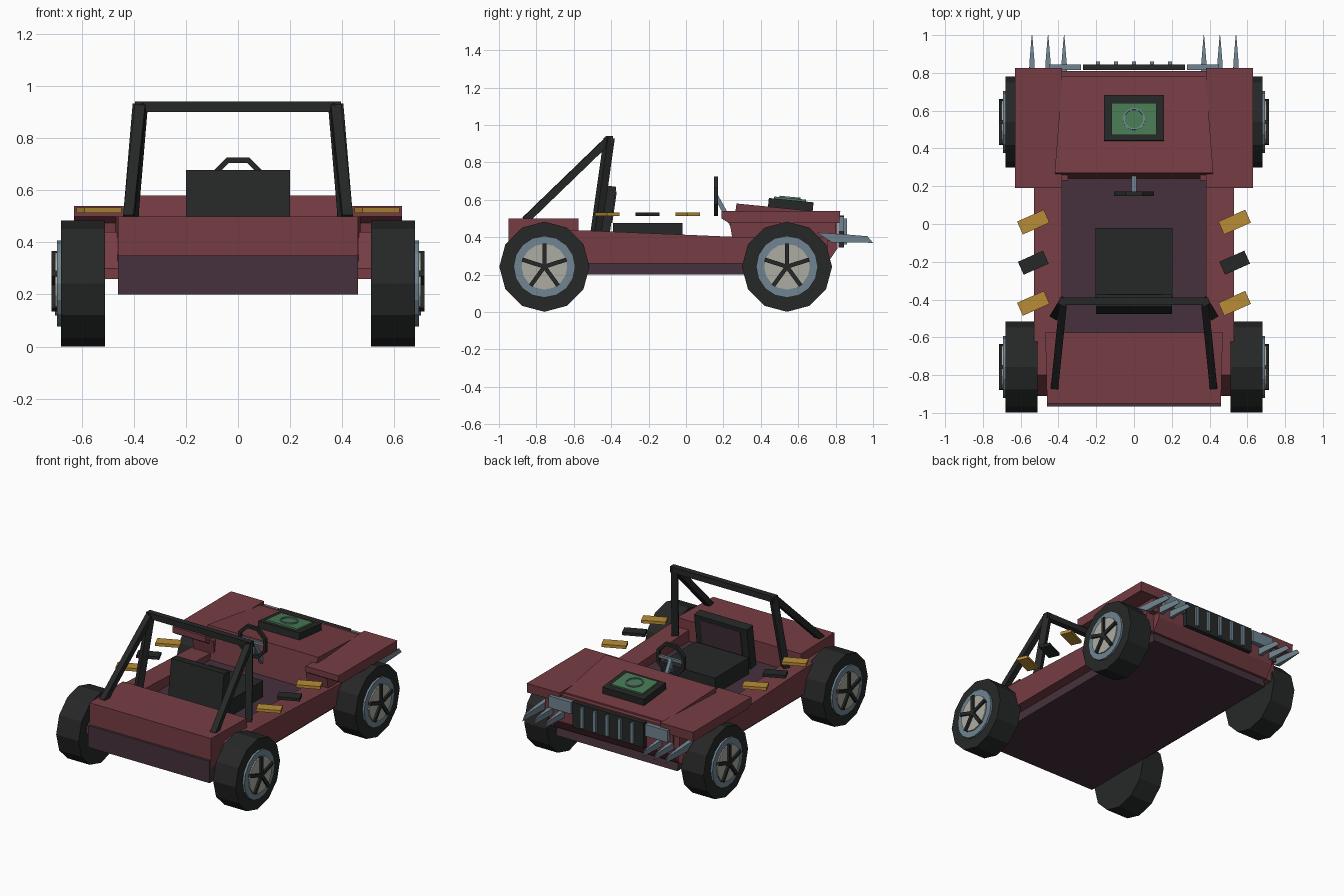
import bpy, bmesh, math
from mathutils import Vector, Matrix

if "Cube" in bpy.data.objects:
    bpy.data.objects.remove(bpy.data.objects["Cube"])


def material(name, r, g, b):
    lin = lambda c: (c / 255 / 12.92) if c < 10 else ((c / 255 + 0.055) / 1.055) ** 2.4
    m = bpy.data.materials.new(name)
    m.diffuse_color = (lin(r), lin(g), lin(b), 1)
    m.use_nodes = True
    m.node_tree.nodes["Principled BSDF"].inputs["Base Color"].default_value = m.diffuse_color
    return m


RED = material("maroon paint", 118, 61, 68)
PLUM = material("dark plum", 70, 49, 60)
BLACK = material("black rubber", 38, 39, 39)
STEEL = material("blue steel", 112, 133, 145)
PALE = material("pale hub", 172, 172, 162)
GOLD = material("gold", 184, 140, 55)
GREEN = material("green", 72, 122, 84)


def finish(name, bm, mat):
    bmesh.ops.recalc_face_normals(bm, faces=bm.faces)
    me = bpy.data.meshes.new(name)
    bm.to_mesh(me)
    bm.free()
    me.materials.append(mat)
    ob = bpy.data.objects.new(name, me)
    bpy.context.collection.objects.link(ob)
    return ob


def box(name, center, size, mat, rot=None):
    bm = bmesh.new()
    m = Matrix.Translation(center) @ (rot or Matrix()) @ Matrix.Diagonal((*size, 1))
    bmesh.ops.create_cube(bm, size=1, matrix=m)
    return finish(name, bm, mat)


def prism(name, xc, pts, mat):
    """Side profile of (y, z, half width) points, extruded along x."""
    bm = bmesh.new()
    left = [bm.verts.new((xc - w, y, z)) for y, z, w in pts]
    right = [bm.verts.new((xc + w, y, z)) for y, z, w in pts]
    bm.faces.new(left)
    bm.faces.new(right[::-1])
    n = len(pts)
    for i in range(n):
        j = (i + 1) % n
        bm.faces.new((left[i], right[i], right[j], left[j]))
    return finish(name, bm, mat)


def bar(name, a, b, t, mat):
    a, b = Vector(a), Vector(b)
    d = b - a
    return box(name, (a + b) / 2, (t, t, d.length), mat,
               d.to_track_quat('Z', 'Y').to_matrix().to_4x4())


def disc(name, x0, x1, y, z, r, sides, mat):
    bm = bmesh.new()
    m = Matrix.Translation(((x0 + x1) / 2, y, z)) @ Matrix.Rotation(math.pi / 2, 4, 'Y')
    bmesh.ops.create_cone(bm, cap_ends=True, segments=sides, radius1=r, radius2=r,
                          depth=abs(x1 - x0), matrix=m)
    return finish(name, bm, mat)


def ring(name, R, r, sides, tube, matrix, mat):
    bm = bmesh.new()
    loops = []
    for i in range(sides):
        a = 2 * math.pi * (i + 0.5) / sides
        loops.append([bm.verts.new(matrix @ Vector((
            (R + r * math.cos(b)) * math.cos(a), (R + r * math.cos(b)) * math.sin(a),
            r * math.sin(b)))) for b in
            [2 * math.pi * (k + 0.5) / tube for k in range(tube)]])
    for i in range(sides):
        p, q = loops[i], loops[(i + 1) % sides]
        for k in range(tube):
            l = (k + 1) % tube
            bm.faces.new((p[k], q[k], q[l], p[l]))
    return finish(name, bm, mat)


# chassis and cabin floor
prism("chassis", 0, [(-.965, .2, .46), (-.965, .35, .46), (-.57, .36, .46),
                     (.72, .36, .46), (.75, .2, .46)], PLUM)

# rear deck
prism("rear_deck", 0, [(-.95, .3, .46), (-.95, .5, .46), (-.575, .5, .47),
                       (-.575, .3, .47)], RED)

# hood with dash wall, and nose
prism("hood", 0, [(.24, .36, .38), (.27, .58, .42), (.78, .53, .38), (.78, .36, .38)], RED)
prism("nose", 0, [(.7, .26, .47), (.7, .48, .47), (.81, .48, .47), (.81, .34, .47),
                  (.755, .26, .47)], RED)
box("nose_top", (0, .77, .495), (.76, .08, .05), RED)

for s in (-1, 1):
    # side panels and fenders
    w = .075
    prism("side_panel", s * .455, [(-.91, .26, w), (-.91, .3, w), (-.8, .44, w),
          (-.52, .435, w), (.3, .4, w), (.76, .4, w), (.75, .26, w)], RED)
    prism("inner_fender", s * .43, [(.25, .38, .08), (.23, .5, .08), (.8, .5, .08),
                                    (.8, .38, .08)], RED)
    prism("fender", s * .505, [(.19, .5, .125), (.19, .54, .125), (.825, .54, .125),
                               (.82, .475, .125), (.23, .475, .125)], RED)

    # front claws on their mount
    box("claw_mount", (s * .365, .83, .47), (.17, .03, .08), STEEL)
    for x in (.37, .455, .54):
        prism("claw", s * x, [(.7, .425, .016), (.85, .415, .014), (.97, .405, .004),
                              (1.0, .37, .001), (.78, .372, .016)], STEEL)

    # roll bar side
    bar("roll_bar_leg", (s * .42, -.485, .40), (s * .375, -.41, .93), .043, BLACK)
    bar("roll_bar_brace", (s * .42, -.86, .49), (s * .375, -.42, .915), .04, BLACK)

    # angled plates floating over the sills
    for y, mat in ((.01, GOLD), (-.205, BLACK), (-.42, GOLD)):
        n = "gold_plate" if mat == GOLD else "black_plate"
        box(n, (s * .533, y, .523), (.155 if mat == GOLD else .145, .075, .02), mat,
            Matrix.Rotation(math.radians(24), 4, 'Z'))

    # wheels
    for y in (-.757, .54):
        z = .242
        disc("tyre", s * .51, s * .68, y, z, .241, 12, BLACK)
        disc("rim", s * .6, s * .694, y, z, .165, 16, STEEL)
        disc("hub", s * .6, s * .702, y, z, .122, 16, PALE)
        for k in range(5):
            a = math.pi / 2 + k * math.tau / 5
            bar("wheel_spoke", (s * .704, y, z),
                (s * .704, y + .125 * math.cos(a), z + .125 * math.sin(a)), .022, BLACK)

box("roll_bar_top", (0, -.41, .92), (.79, .04, .04), BLACK)

# grille with slats
box("grille", (0, .83, .43), (.54, .03, .17), BLACK)
for i in range(-2, 3):
    box("grille_slat", (i * .095, .85, .43), (.022, .02, .14), STEEL)

# hood hatch, following the hood slope
tilt = Matrix.Rotation(-math.atan(.05 / .51), 4, 'X')
box("hood_hatch", (0, .56, .573), (.315, .24, .05), BLACK, tilt)
box("hatch_plate", (0, .556, .603), (.24, .17, .012), GREEN, tilt)
ring("hatch_ring", .054, .006, 16, 4, Matrix.Translation((0, .556, .612)) @ tilt, STEEL)

# seat
box("seat_cushion", (0, -.205, .42), (.41, .37, .11), BLACK)
lean = Matrix.Rotation(math.radians(-8), 4, 'X')
box("seat_back", (0, -.425, .53), (.4, .065, .29), BLACK, lean)
box("seat_pad", (0, -.388, .56), (.3, .012, .17), PLUM, lean)

# steering wheel, upright, facing the seat
upright = Matrix.Translation((0, .16, .62)) @ Matrix.Rotation(math.pi / 2, 4, 'X')
ring("steering_wheel", .103, .016, 8, 4, upright, BLACK)
bar("steering_column", (0, .16, .62), (0, .26, .44), .024, STEEL)
for a in (0, math.pi, -math.pi / 2):
    bar("steering_spoke", (0, .16, .62),
        (.1 * math.cos(a), .16, .62 + .1 * math.sin(a)), .018, STEEL)
